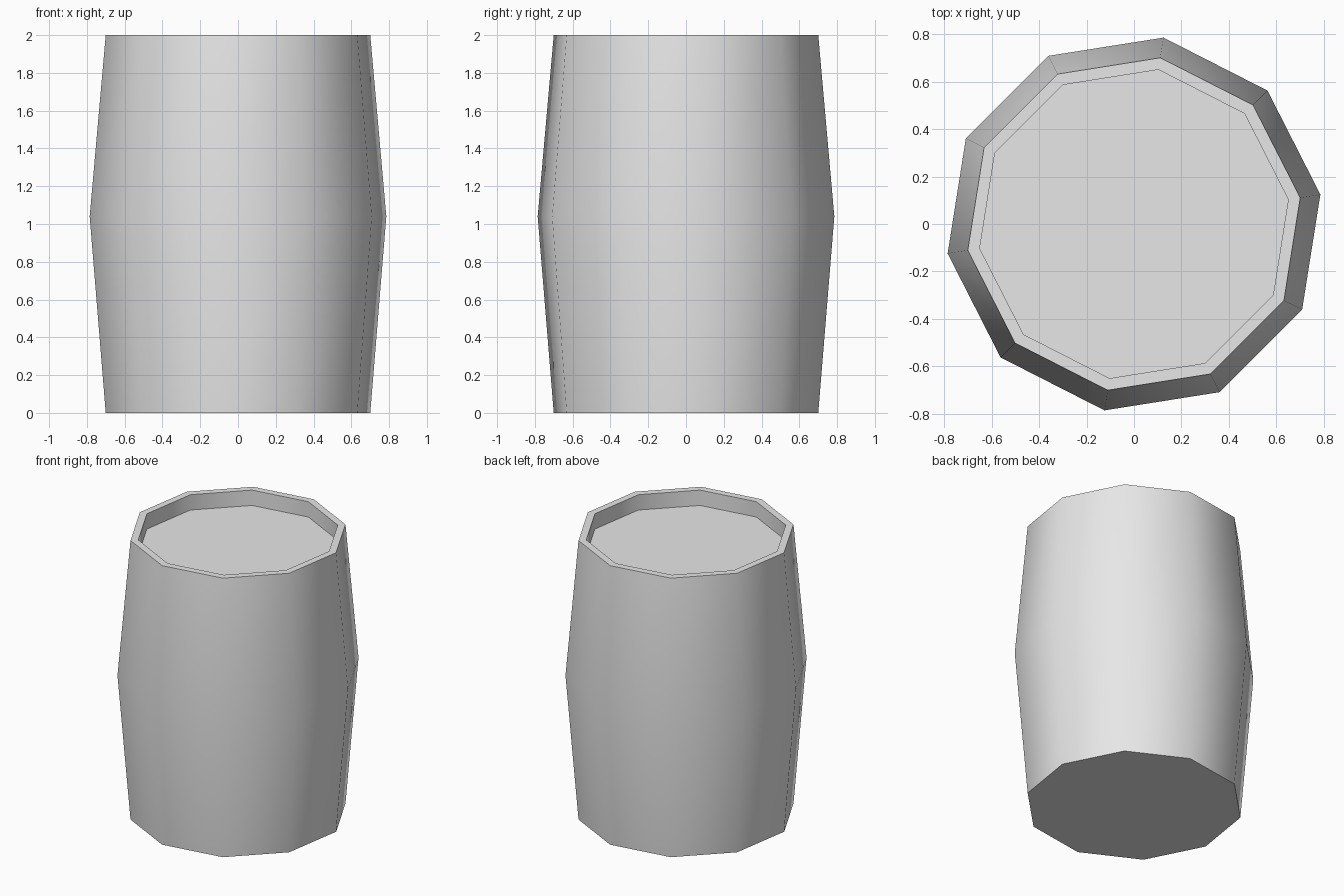
import bpy
import bmesh
import math

cube = bpy.data.objects.get("Cube")
if cube:
    bpy.data.objects.remove(cube, do_unlink=True)

SIDES = 10
TURN = math.radians(9)

# Plain grey
grey = bpy.data.materials.new("plain grey")
grey.use_nodes = True
colour = (0.8, 0.8, 0.8, 1)
grey.diffuse_color = colour
grey.node_tree.nodes["Principled BSDF"].inputs["Base Color"].default_value = colour

# Barrel profile as (radius, height): base, belly, rim, inner lip, recessed lid
PROFILE = [(0.709, 0), (0.795, 1.04), (0.709, 2), (0.658, 2), (0.658, 1.89)]

bm = bmesh.new()
rings = []
for radius, height in PROFILE:
    angles = [TURN + math.tau * i / SIDES for i in range(SIDES)]
    rings.append([bm.verts.new((radius * math.cos(a), radius * math.sin(a), height))
                  for a in angles])

# Walls between neighbouring rings
for low, high in zip(rings, rings[1:]):
    for i in range(SIDES):
        j = (i + 1) % SIDES
        bm.faces.new((low[i], low[j], high[j], high[i]))

# Base and lid
bm.faces.new(list(reversed(rings[0])))
bm.faces.new(rings[-1])
bmesh.ops.recalc_face_normals(bm, faces=bm.faces[:])

mesh = bpy.data.meshes.new("barrel")
bm.to_mesh(mesh)
bm.free()
mesh.materials.append(grey)
barrel = bpy.data.objects.new("barrel", mesh)
bpy.context.collection.objects.link(barrel)

# Smooth staves, sharp rim and base
bpy.ops.object.select_all(action="DESELECT")
barrel.select_set(True)
bpy.context.view_layer.objects.active = barrel
bpy.ops.object.shade_smooth_by_angle(angle=math.radians(45))
